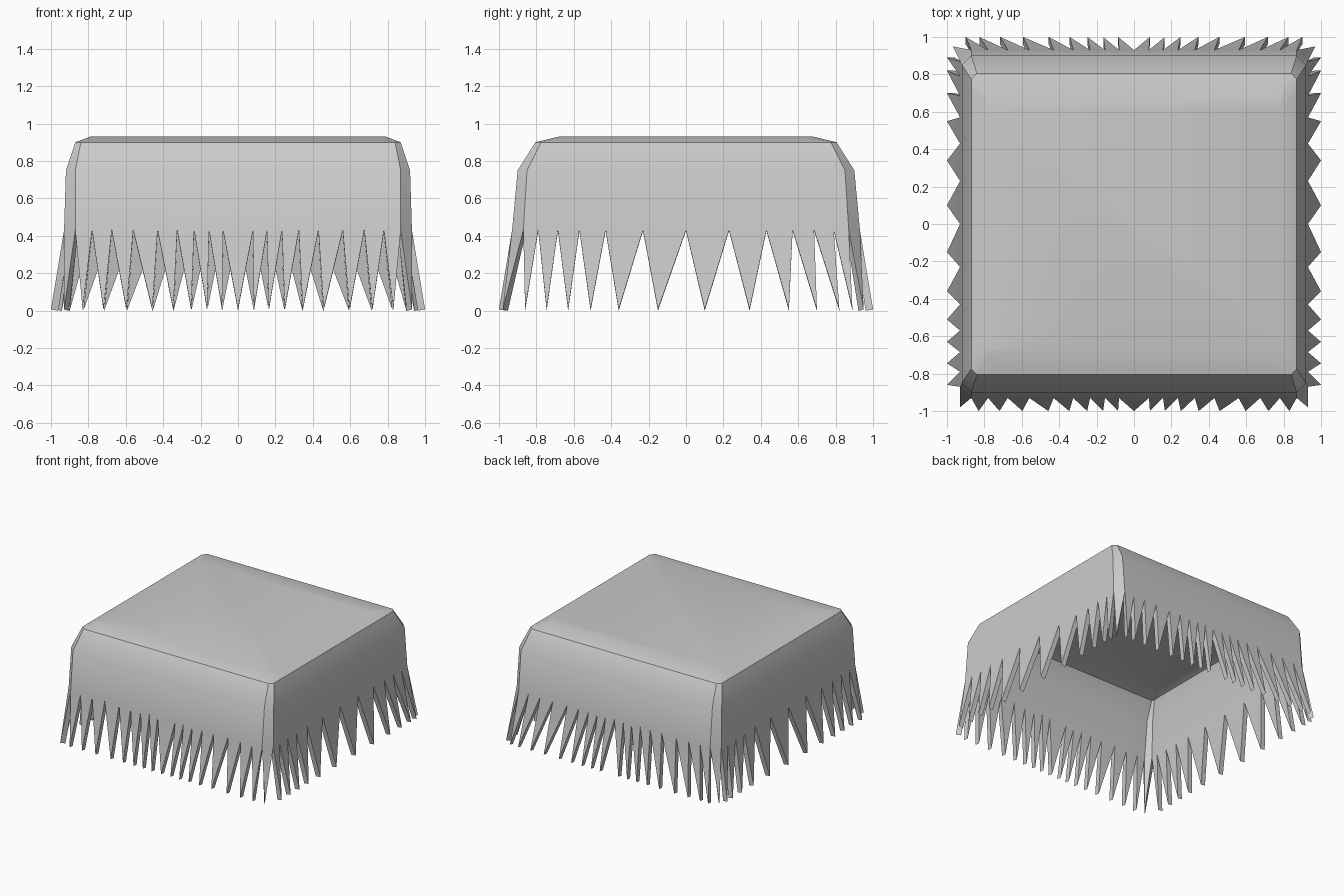
import bpy, bmesh
from mathutils import Vector

if "Cube" in bpy.data.objects:
    bpy.data.objects.remove(bpy.data.objects["Cube"])

# Gap positions along one half of each side (last value = start of the cut corner)
GX = [0, .08, .155, .235, .325, .43, .56, .675, .78, .87]
GY = [0, .23, .43, .57, .685, .79, .87]
# Tooth tip positions along each half
FRONT_TIPS = [g * 1.065 for g in GX[:-1]]
BACK_TIPS = [g * 1.06 for g in GX[1:-1]] + [.90]
SIDE_TIPS_BACK = [.10, .34, .55, .70, .82, .89]
SIDE_TIPS_FRONT = [.15, .36, .51, .63, .745, .86]


def mirrored(g):
    return [-v for v in reversed(g[1:])] + list(g)


# Cloth cross-section: half width, half depth, height, corner cut
LEVELS = [(.79, .68, .93, .01), (.87, .805, .90, .03),
          (.92, .90, .75, .05), (.93, .93, .43, .06)]


def ring(hx, hy, z, cut):
    """One horizontal loop, counter-clockwise from the front left."""
    xs = [v / .87 * (hx - cut) for v in mirrored(GX)]
    ys = [v / .87 * (hy - cut) for v in mirrored(GY)]
    return ([Vector((x, -hy, z)) for x in xs] +
            [Vector((hx, y, z)) for y in ys] +
            [Vector((x, hy, z)) for x in reversed(xs)] +
            [Vector((-hx, y, z)) for y in reversed(ys)])


def tips(z):
    """One tip for every gap of the lowest ring, in the same order."""
    front = [-v for v in reversed(FRONT_TIPS)] + FRONT_TIPS
    back = [-v for v in reversed(BACK_TIPS)] + BACK_TIPS
    side = [-v for v in reversed(SIDE_TIPS_FRONT)] + SIDE_TIPS_BACK
    pts = [Vector((x, -1, z)) for x in front] + [Vector((.93, -.98, z))]
    pts += [Vector((1, y, z)) for y in side] + [Vector((.97, .95, z))]
    pts += [Vector((x, 1, z)) for x in reversed(back)] + [Vector((-.97, .95, z))]
    pts += [Vector((-1, y, z)) for y in reversed(side)] + [Vector((-.93, -.98, z))]
    return pts


bm = bmesh.new()
rings = [[bm.verts.new(p) for p in ring(*lv)] for lv in LEVELS]
n = len(rings[0])

# Flat top and draped walls
bm.faces.new(rings[0])
for upper, lower in zip(rings, rings[1:]):
    for i in range(n):
        j = (i + 1) % n
        bm.faces.new((upper[i], lower[i], lower[j], upper[j]))

# Fringe of pointed teeth
for i, p in enumerate(tips(.006)):
    bm.faces.new((rings[-1][i], bm.verts.new(p), rings[-1][(i + 1) % n]))
bmesh.ops.remove_doubles(bm, verts=bm.verts, dist=.0005)
bmesh.ops.recalc_face_normals(bm, faces=bm.faces)
if max(bm.faces, key=lambda f: f.calc_center_median().z).normal.z < 0:
    bmesh.ops.reverse_faces(bm, faces=bm.faces)

mesh = bpy.data.meshes.new("fringed_cover")
bm.to_mesh(mesh)
bm.free()
cover = bpy.data.objects.new("fringed_cover", mesh)
bpy.context.collection.objects.link(cover)

# Cloth thickness, inward
solid = cover.modifiers.new("thickness", 'SOLIDIFY')
solid.thickness = .04
solid.offset = -1

bpy.context.view_layer.objects.active = cover
cover.select_set(True)
bpy.ops.object.modifier_apply(modifier="thickness")
bpy.ops.object.shade_smooth_by_angle(angle=.5)
